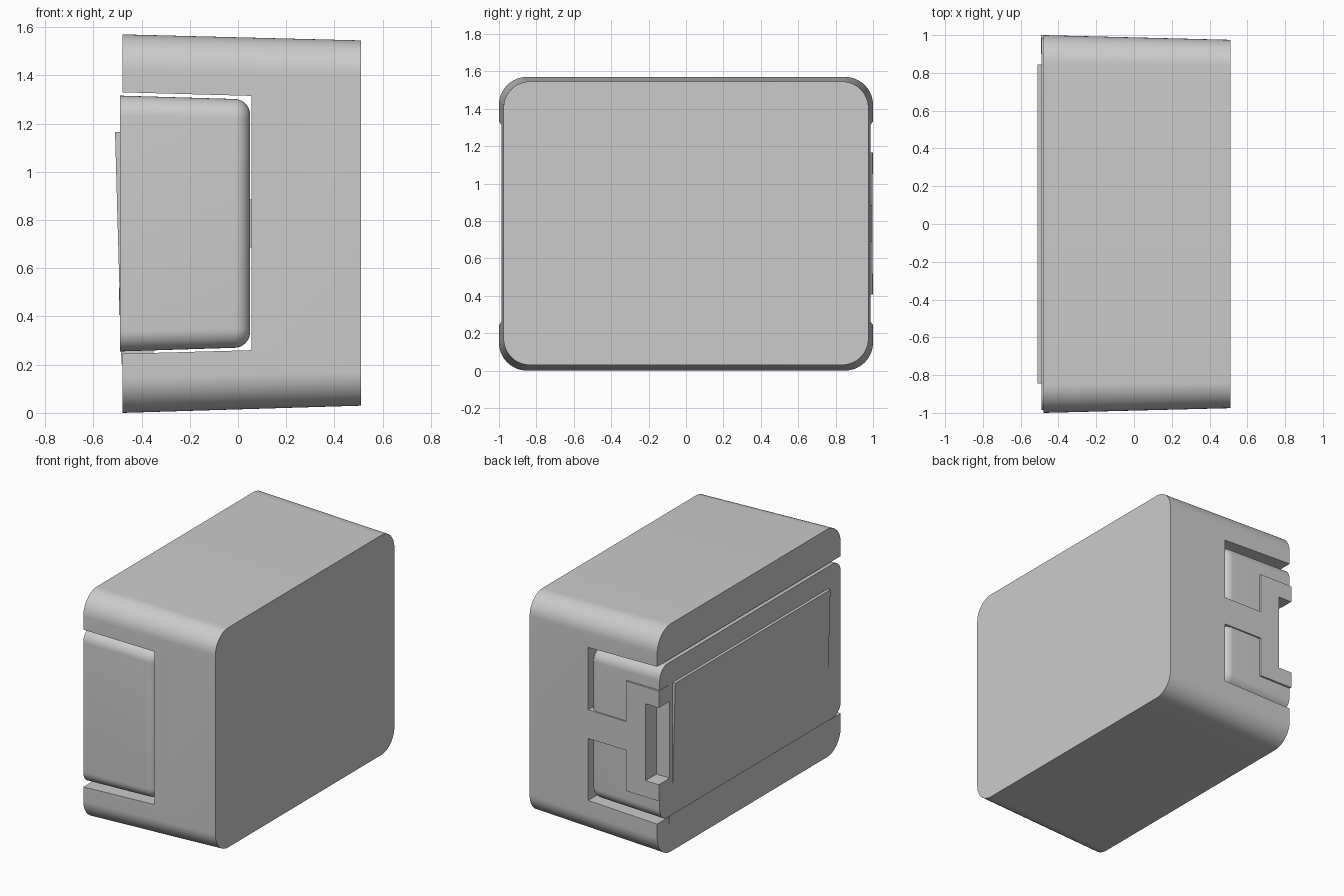
import bpy, bmesh
from math import sin, cos, pi, radians

cube = bpy.data.objects.get("Cube")
if cube:
    bpy.data.objects.remove(cube, do_unlink=True)

grey = bpy.data.materials.new("plain grey")
grey.use_nodes = True
tone = (0.6, 0.6, 0.6, 1)
grey.diffuse_color = tone
grey.node_tree.nodes["Principled BSDF"].inputs["Base Color"].default_value = tone


def loft(name, sections):
    """Skin equal rings of points and cap both ends."""
    bm = bmesh.new()
    rings = [[bm.verts.new(p) for p in ring] for ring in sections]
    n = len(rings[0])
    for a, b in zip(rings, rings[1:]):
        for i in range(n):
            j = (i + 1) % n
            bm.faces.new((a[i], a[j], b[j], b[i]))
    bm.faces.new(rings[0])
    bm.faces.new(rings[-1])
    bmesh.ops.recalc_face_normals(bm, faces=bm.faces)
    mesh = bpy.data.meshes.new(name)
    bm.to_mesh(mesh)
    bm.free()
    mesh.materials.append(grey)
    obj = bpy.data.objects.new(name, mesh)
    bpy.context.collection.objects.link(obj)
    return obj


def rounded(x, hy, z0, z1, r, steps=10):
    """Rounded rectangle across the x axis."""
    pts = []
    corners = ((hy - r, z1 - r), (r - hy, z1 - r), (r - hy, z0 + r), (hy - r, z0 + r))
    for k, (cy, cz) in enumerate(corners):
        for i in range(steps + 1):
            a = (k + i / steps) * pi / 2
            pts.append((x, cy + r * cos(a), cz + r * sin(a)))
    return pts


def rect(x, y0, y1, z0, z1):
    return [(x, y0, z0), (x, y1, z0), (x, y1, z1), (x, y0, z1)]


def prism(name, outline, y0, y1):
    """Extrude an x-z outline; y0 and y1 are functions of x."""
    return loft(name, [[(x, f(x), z) for x, z in outline] for f in (y0, y1)])


def cut(obj, cutter):
    mod = obj.modifiers.new("cut", "BOOLEAN")
    mod.operation = "DIFFERENCE"
    mod.solver = "EXACT"
    mod.object = cutter
    bpy.context.view_layer.objects.active = obj
    bpy.ops.object.modifier_apply(modifier=mod.name)


def drafted(x):
    return 1 - 0.025 * (x + 0.48) / 0.99


# Drafted housing with a channel through its open side
housing = loft("housing", [rounded(-0.48, 1, 0, 1.57, 0.15, 16),
                           rounded(0.51, 0.975, 0.03, 1.545, 0.14, 16)])
channel = loft("channel_cutter", [rect(-0.6, -1.2, 1.2, 0.242, 1.333),
                                  rect(0.055, -1.2, 1.2, 0.26, 1.315)])
cut(housing, channel)

# Insert with a rounded inner end
R = 0.065
sections = [rounded(-0.49, 0.986, 0.255, 1.316, 0.085)]
for i in range(9):
    a = i / 8 * pi / 2
    d = R * (1 - cos(a))
    sections.append(rounded(0.05 - R + R * sin(a), 0.98 - d,
                            0.27 + d, 1.302 - d, 0.08 - d))
insert = loft("insert", sections)

# T-shaped clasp flush with the back of the housing
half = [(0.055, 0.885), (-0.24, 0.885), (-0.24, 1.165), (-0.493, 1.165)]
mid = 0.786
clasp = prism("clasp", half + [(x, 2 * mid - z) for x, z in reversed(half)],
              lambda x: 0.9, drafted)

# Finger notch through the clasp and the insert
notch = loft("notch_cutter", [rect(-0.6, 0.88, 1.1, 0.52, 1.05),
                              rect(-0.39, 0.88, 1.1, 0.52, 1.05)])
cut(insert, notch)
cut(clasp, notch)

# Sloping label panel on the side of the insert
panel = prism("side_panel", [(-0.45, 0.27), (-0.485, 0.27), (-0.51, 1.165), (-0.45, 1.165)],
              lambda x: -0.845, lambda x: 0.845)

# Hinge strip filling the lower gap
hinge = prism("hinge_strip", [(-0.35, 0.2), (-0.482, 0.2), (-0.488, 0.3), (-0.35, 0.3)],
              lambda x: -0.86, lambda x: 0.87)

for cutter in (channel, notch):
    bpy.data.objects.remove(cutter, do_unlink=True)

bpy.ops.object.select_all(action="DESELECT")
for obj in (housing, insert, clasp, panel, hinge):
    obj.select_set(True)
bpy.context.view_layer.objects.active = housing
bpy.ops.object.shade_smooth_by_angle(angle=radians(30))
